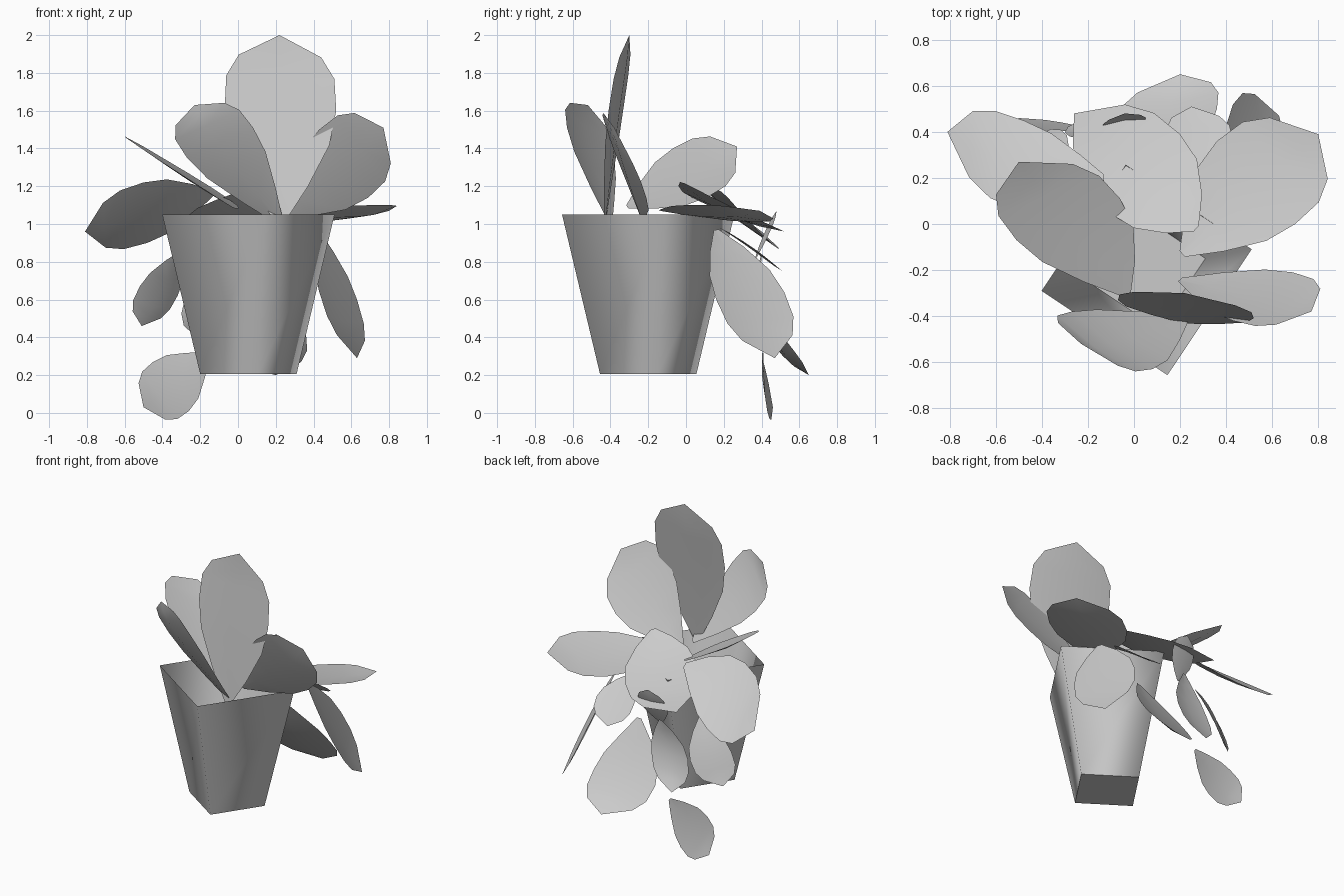
import bpy, bmesh, math
from mathutils import Vector


def add_object(name, verts, faces, flat=()):
    mesh = bpy.data.meshes.new(name)
    mesh.from_pydata(verts, [], faces)
    mesh.update()
    for p in mesh.polygons:
        p.use_smooth = p.index not in flat
    obj = bpy.data.objects.new(name, mesh)
    bpy.context.collection.objects.link(obj)
    return obj


# Tapered square pot, open at the top, with its own flat base
def ring(radius, z, n=4, start=math.radians(191.2)):
    return [(0.055 + radius * math.cos(start + i * math.tau / n),
             -0.2 + radius * math.sin(start + i * math.tau / n), z) for i in range(n)]


bottom, rim = ring(0.26, 0.205), ring(0.465, 1.05)
walls = [(i, (i + 1) % 4, (i + 1) % 4 + 4, i + 4) for i in range(4)]
add_object("pot", bottom + rim + bottom, walls + [(11, 10, 9, 8)], flat=(4,))

# Leaf outline: (position along the midrib, share of the full half width)
OUTLINE = [(0, 0.07), (0.17, 0.5), (0.37, 0.88), (0.55, 1.0),
           (0.73, 0.97), (0.86, 0.74)]


def leaf(name, base, tip, edge_a, edge_b, fold=0.02):
    """Leaf blade from its two ends and its two widest side points."""
    base, tip, a, b = map(Vector, (base, tip, edge_a, edge_b))
    mid, half = (a + b) / 2, (b - a) / 2
    normal = (tip - base).cross(half).normalized()
    if normal.z < 0:
        normal.negate()

    def spine(t, m=0.55):
        return (base * (t - m) * (t - 1) / m
                + mid * t * (t - 1) / (m * (m - 1))
                + tip * t * (t - m) / (1 - m))

    verts, faces = [], []
    for t, w in OUTLINE:
        p = spine(t)
        verts += [p - half * w, p - normal * fold * w, p + half * w]
    for r in range(len(OUTLINE) - 1):
        i = r * 3
        faces += [(i, i + 1, i + 4, i + 3), (i + 1, i + 2, i + 5, i + 4)]
    verts.append(tip)
    n = len(verts) - 1
    faces += [(n - 3, n - 2, n), (n - 2, n - 1, n)]
    add_object(name, verts, faces)


# Upright leaves
leaf("tall_leaf", (0.22, -0.43, 1.0), (0.22, -0.30, 2.0),
     (-0.07, -0.33, 1.62), (0.52, -0.41, 1.60))
leaf("front_left_leaf", (0.23, -0.40, 1.0), (-0.23, -0.52, 1.63),
     (-0.27, -0.38, 1.35), (0.08, -0.63, 1.51))
leaf("front_right_leaf", (0.20, -0.24, 1.04), (0.77, -0.38, 1.51),
     (0.43, -0.42, 1.50), (0.69, -0.21, 1.14))
# Spreading leaves
leaf("left_upper_leaf", (-0.03, -0.31, 1.09), (-0.50, 0.27, 1.41),
     (-0.51, -0.07, 1.40), (-0.06, 0.11, 1.14))
leaf("left_leaf", (-0.13, 0.20, 1.16), (-0.81, 0.40, 0.96),
     (-0.50, 0.06, 1.22), (-0.48, 0.45, 0.90))
leaf("right_leaf", (0.21, -0.13, 1.07), (0.80, 0.39, 1.07),
     (0.36, 0.36, 1.01), (0.70, 0.0, 1.10))
leaf("back_leaf", (0.27, -0.02, 1.22), (-0.26, 0.48, 0.97),
     (0.20, 0.39, 1.02), (-0.11, 0.05, 1.13))
# Hanging leaves behind the pot
leaf("right_hanging_leaf", (0.42, 0.16, 0.97), (0.63, 0.47, 0.29),
     (0.63, 0.16, 0.60), (0.43, 0.52, 0.64))
leaf("back_hanging_leaf", (0.18, 0.26, 0.73), (0.20, 0.65, 0.20),
     (0.36, 0.50, 0.42), (-0.07, 0.44, 0.39))
leaf("left_hanging_leaf", (-0.29, 0.26, 0.86), (-0.51, 0.32, 0.46),
     (-0.52, 0.24, 0.67), (-0.32, 0.41, 0.62))
leaf("middle_hanging_leaf", (-0.08, 0.40, 0.84), (-0.21, 0.46, 0.39),
     (-0.02, 0.41, 0.60), (-0.28, 0.38, 0.61))
leaf("small_back_leaf", (-0.06, 0.36, 0.80), (-0.04, 0.48, 1.07),
     (-0.14, 0.41, 0.94), (0.05, 0.44, 0.95), 0.01)
leaf("small_right_leaf", (0.29, 0.18, 0.98), (0.25, 0.51, 0.75),
     (0.43, 0.37, 0.86), (0.15, 0.36, 0.87), 0.01)
# Fallen leaf
leaf("fallen_leaf", (-0.16, 0.41, 0.31), (-0.50, 0.46, 0.03),
     (-0.45, 0.41, 0.27), (-0.26, 0.43, 0.01), 0.01)
